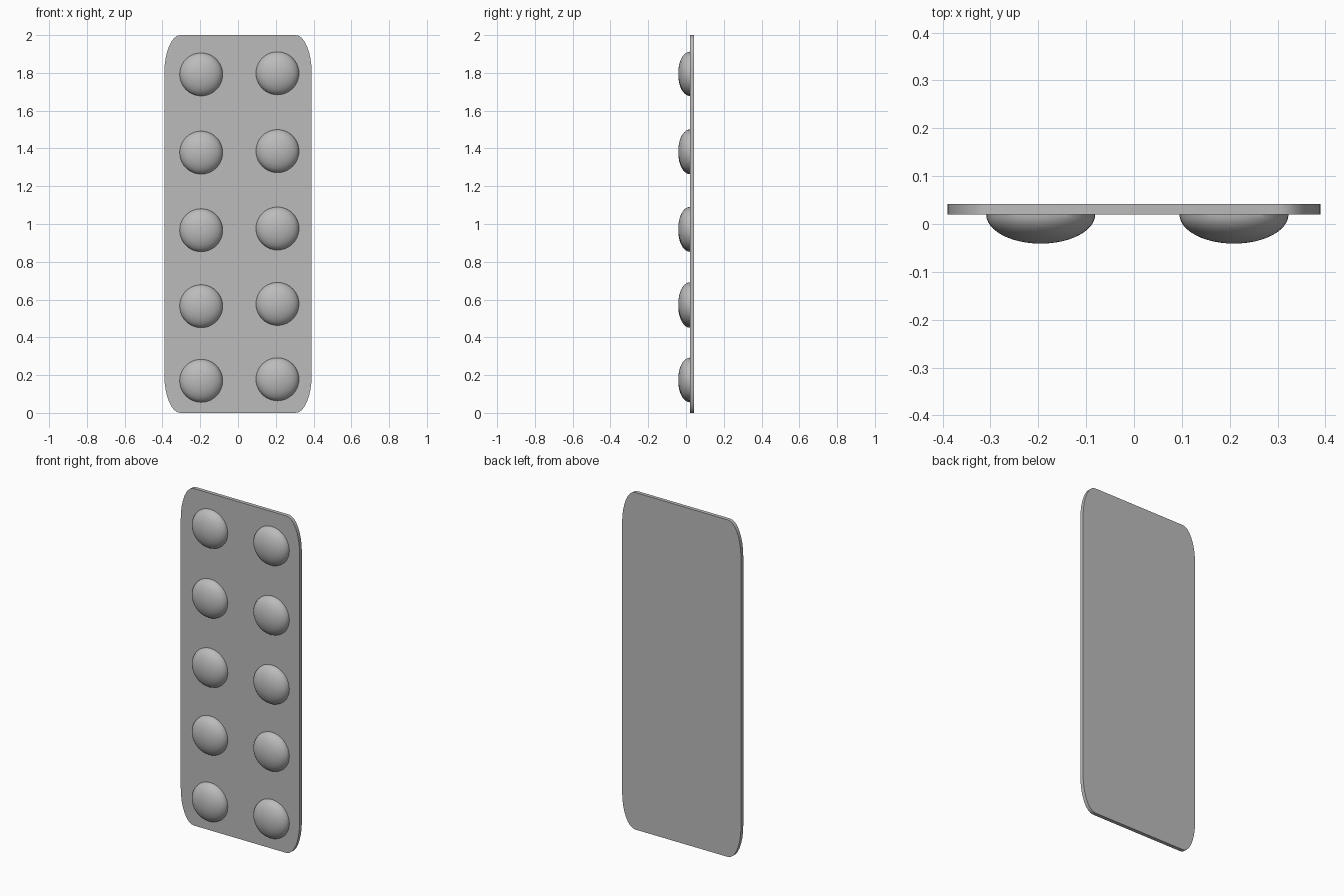
import bpy
import bmesh
from math import sin, cos, pi
from mathutils import Matrix

cube = bpy.data.objects.get("Cube")
if cube:
    bpy.data.objects.remove(cube, do_unlink=True)

grey = bpy.data.materials.new("plain_grey")
grey.use_nodes = True
colour = (0.5, 0.5, 0.5, 1)
grey.diffuse_color = colour
grey.node_tree.nodes["Principled BSDF"].inputs["Base Color"].default_value = colour

FRONT, BACK = 0.02, 0.042


def finish(bm, name):
    bmesh.ops.recalc_face_normals(bm, faces=bm.faces)
    mesh = bpy.data.meshes.new(name)
    bm.to_mesh(mesh)
    bm.free()
    mesh.materials.append(grey)
    obj = bpy.data.objects.new(name, mesh)
    bpy.context.collection.objects.link(obj)
    bpy.ops.object.select_all(action="DESELECT")
    obj.select_set(True)
    bpy.context.view_layer.objects.active = obj
    bpy.ops.object.shade_smooth_by_angle(angle=pi / 6)
    return obj


# Flat backing card with stretched round corners
bm = bmesh.new()
half_w, half_h, corner_x, corner_z, steps = 0.39, 1.0, 0.085, 0.2, 8
outline = []
for quarter, (sx, sz) in enumerate([(1, 1), (-1, 1), (-1, -1), (1, -1)]):
    for i in range(steps + 1):
        a = (quarter + i / steps) * pi / 2
        outline.append(bm.verts.new((sx * (half_w - corner_x) + corner_x * cos(a), FRONT,
                                     1 + sz * (half_h - corner_z) + corner_z * sin(a))))
face = bm.faces.new(outline)
extruded = bmesh.ops.extrude_face_region(bm, geom=[face], use_keep_orig=True)
bmesh.ops.translate(bm, vec=(0, BACK - FRONT, 0),
                    verts=[v for v in extruded["geom"] if isinstance(v, bmesh.types.BMVert)])
finish(bm, "backing_card")


# Shallow domes in two slightly staggered columns
def dome(name, x, z):
    bm = bmesh.new()
    bmesh.ops.create_uvsphere(bm, u_segments=40, v_segments=24, radius=1)
    bmesh.ops.bisect_plane(bm, geom=bm.verts[:] + bm.edges[:] + bm.faces[:],
                           plane_co=(0, 0, 0), plane_no=(0, 0, -1), clear_outer=True)
    bmesh.ops.transform(bm, verts=bm.verts,
                        matrix=Matrix.Rotation(pi / 2, 4, "X") @ Matrix.Diagonal((0.114, 0.114, 0.061, 1)))
    finish(bm, name).location = (x, FRONT, z)


columns = {"right": (-0.195, [0.17, 0.565, 0.967, 1.378, 1.792]),
           "left": (0.209, [0.178, 0.577, 0.976, 1.386, 1.798])}
for side, (x, heights) in columns.items():
    for row, z in enumerate(heights, 1):
        dome(f"{side}_dome_{row}", x, z)
